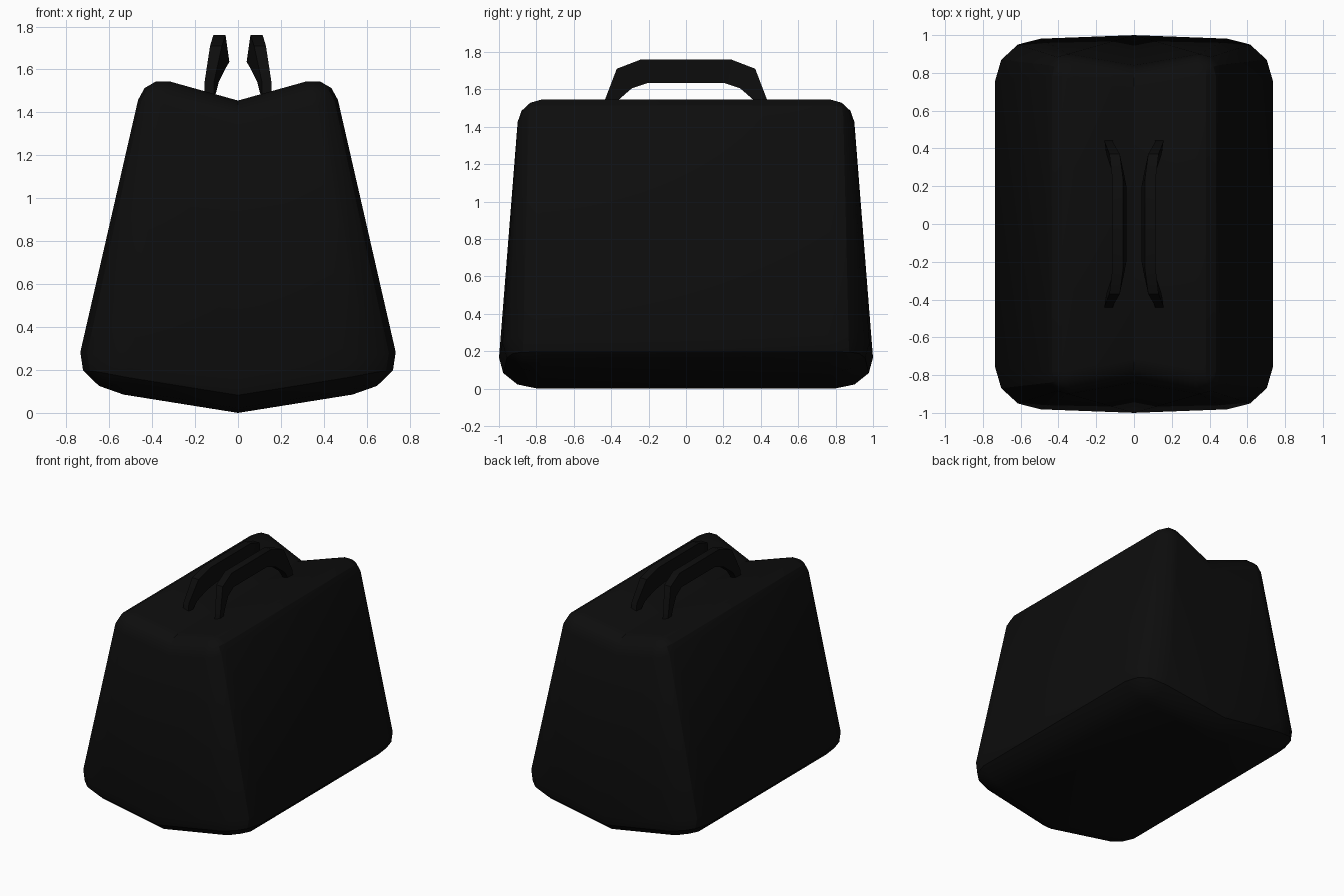
import bpy, bmesh

if "Cube" in bpy.data.objects:
    bpy.data.objects.remove(bpy.data.objects["Cube"])

black = bpy.data.materials.new("black leather")
black.diffuse_color = (0.004, 0.004, 0.004, 1)
black.use_nodes = True
black.node_tree.nodes["Principled BSDF"].inputs["Base Color"].default_value = black.diffuse_color


def finish(bm, name):
    bmesh.ops.recalc_face_normals(bm, faces=bm.faces)
    me = bpy.data.meshes.new(name)
    bm.to_mesh(me)
    bm.free()
    ob = bpy.data.objects.new(name, me)
    bpy.context.collection.objects.link(ob)
    me.materials.append(black)
    bpy.ops.object.select_all(action='DESELECT')
    ob.select_set(True)
    bpy.context.view_layer.objects.active = ob
    bpy.ops.object.shade_smooth_by_angle(angle=0.5)
    return ob


# bag body: bevelled cube split down the middle, then shaped into a folded bag
B = 0.3
bm = bmesh.new()
bmesh.ops.create_cube(bm, size=2)
outer = list(bm.edges)
bmesh.ops.bevel(bm, geom=outer, offset=B, offset_type='OFFSET', segments=3,
                profile=0.5, affect='EDGES')
bmesh.ops.bisect_plane(bm, geom=bm.verts[:] + bm.edges[:] + bm.faces[:],
                       plane_co=(0, 0, 0), plane_no=(1, 0, 0))

# fold lines on the ends run from the bottom centre to the top corners
for f in list(bm.faces):
    f.normal_update()
    if abs(f.normal.y) > 0.99 and len(f.verts) == 4:
        a = [v for v in f.verts if abs(v.co.x) < 1e-4 and v.co.z < 0]
        b = [v for v in f.verts if abs(v.co.x) > 0.1 and v.co.z > 0]
        if a and b:
            bmesh.utils.face_split(f, a[0], b[0])

for v in bm.verts:
    s = [1 if c > 0 else -1 for c in v.co]
    t = [(1 - abs(c)) / B for c in v.co]
    mid = abs(v.co.x) < 1e-4
    if s[2] < 0:
        ox, oy, oz = 0.24, 0.22, 0.165
        dz = t[2] * oz
        x = 0 if mid else 0.773 - 0.232 * dz - t[0] * ox
        y = 1.013 - 0.08 * dz - 0.02 * min(x / 0.53, 1) - t[1] * oy
        z = 0.16 * x + dz
    else:
        ox, oy, oz = 0.117, 0.118, 0.127
        dz = t[2] * oz
        x = 0 if mid else 0.436 + 0.232 * dz - t[0] * ox
        y = (0.83 if mid else 0.89) + 0.08 * dz - t[1] * oy
        z = 1.455 + 0.28 * x - dz
    v.co = (s[0] * x, s[1] * y, z)
finish(bm, "bag_body")


# handles: flat strap swept over an angular arch
# each station: outer y, z, x near, x far, then inner y, z, x near, x far
half = [(0.445, 1.47, 0.112, 0.156, 0.40, 1.47, 0.108, 0.152),
        (0.435, 1.54, 0.112, 0.156, 0.365, 1.54, 0.09, 0.145),
        (0.37, 1.71, 0.075, 0.13, 0.29, 1.605, 0.058, 0.12),
        (0.24, 1.76, 0.058, 0.115, 0.20, 1.635, 0.04, 0.103)]
stations = [(1, s) for s in half] + [(-1, s) for s in reversed(half)]
for side, name in ((-1, "handle_left"), (1, "handle_right")):
    bm = bmesh.new()
    rings = []
    for k, (yo, zo, a, b, yi, zi, c, d) in stations:
        pts = [(a, yo, zo), (b, yo, zo), (d, yi, zi), (c, yi, zi)]
        rings.append([bm.verts.new((side * x, k * y, z)) for x, y, z in pts])
    for p, q in zip(rings, rings[1:]):
        for i in range(4):
            j = (i + 1) % 4
            bm.faces.new((p[i], p[j], q[j], q[i]))
    bm.faces.new(rings[0])
    bm.faces.new(rings[-1])
    finish(bm, name)
